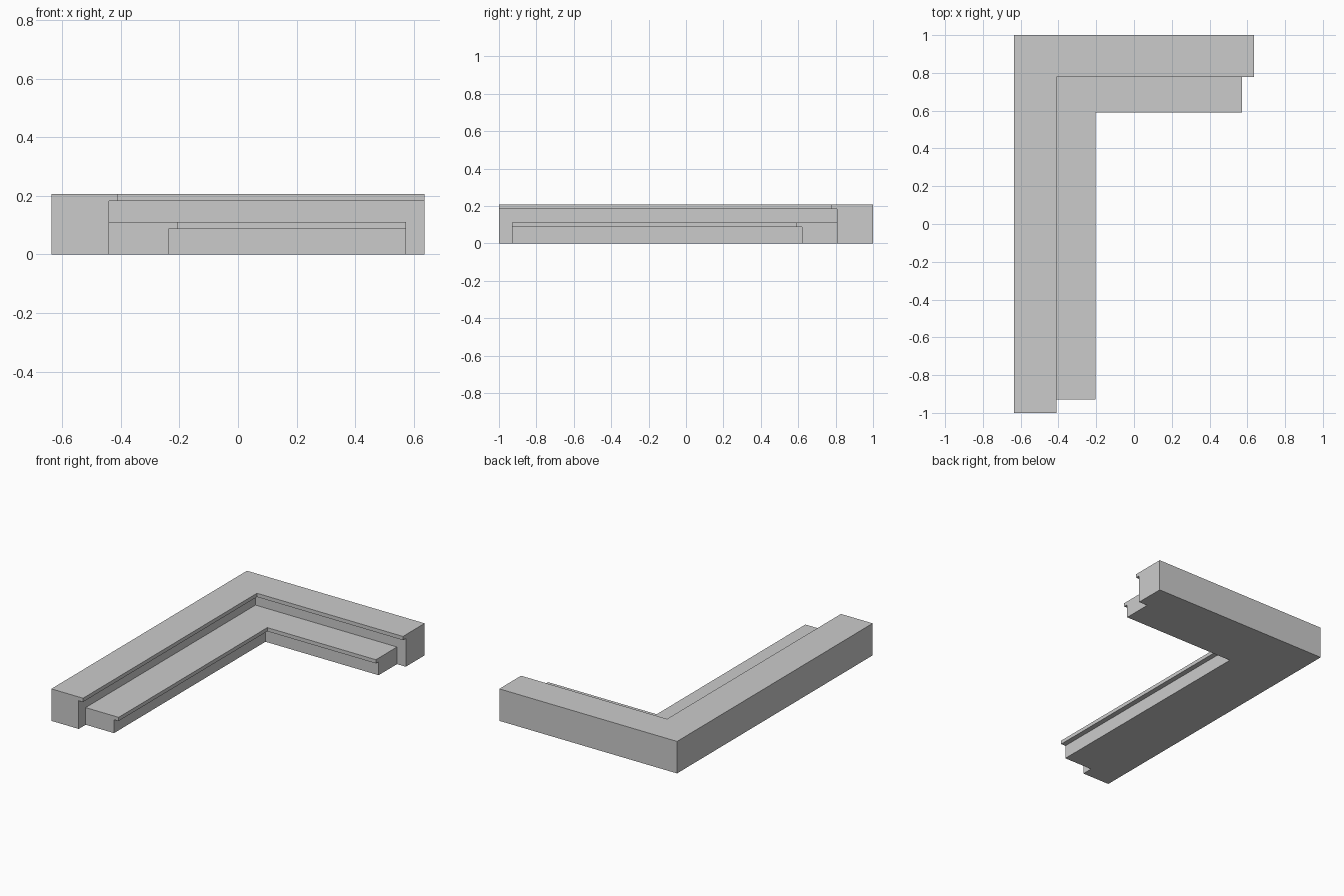
import bpy, bmesh

if "Cube" in bpy.data.objects:
    bpy.data.objects.remove(bpy.data.objects["Cube"])

LEFT, BACK = -0.636, 1.0   # outer faces of the L


def corner_step(name, profile, x_end, y_end):
    """Sweep a step profile of (x inset, y inset, z) round the mitred corner."""
    bm = bmesh.new()
    rings = [
        [bm.verts.new((LEFT + dx, y_end, z)) for dx, dy, z in profile],
        [bm.verts.new((LEFT + dx, BACK - dy, z)) for dx, dy, z in profile],
        [bm.verts.new((x_end, BACK - dy, z)) for dx, dy, z in profile],
    ]
    n = len(profile)
    for a, b in zip(rings, rings[1:]):
        for i in range(n):
            j = (i + 1) % n
            bm.faces.new((a[i], a[j], b[j], b[i]))
    bm.faces.new(rings[0])
    bm.faces.new(rings[-1])
    bmesh.ops.recalc_face_normals(bm, faces=bm.faces)
    mesh = bpy.data.meshes.new(name)
    bm.to_mesh(mesh)
    bm.free()
    obj = bpy.data.objects.new(name, mesh)
    bpy.context.collection.objects.link(obj)
    return obj


def step_profile(back, riser, nosing, z_lip, z_top):
    """Block with an overhanging nosing along its inner top edge."""
    return [(*back, 0), (*riser, 0), (*riser, z_lip),
            (*nosing, z_lip), (*nosing, z_top), (*back, z_top)]


# Upper step, at the back and left
corner_step("upper_step",
            step_profile((0, 0), (0.196, 0.193), (0.227, 0.222), 0.183, 0.207),
            0.636, -1.0)

# Lower step, butted against the upper riser
corner_step("lower_step",
            step_profile((0.196, 0.193), (0.399, 0.381), (0.432, 0.409), 0.087, 0.111),
            0.573, -0.929)
